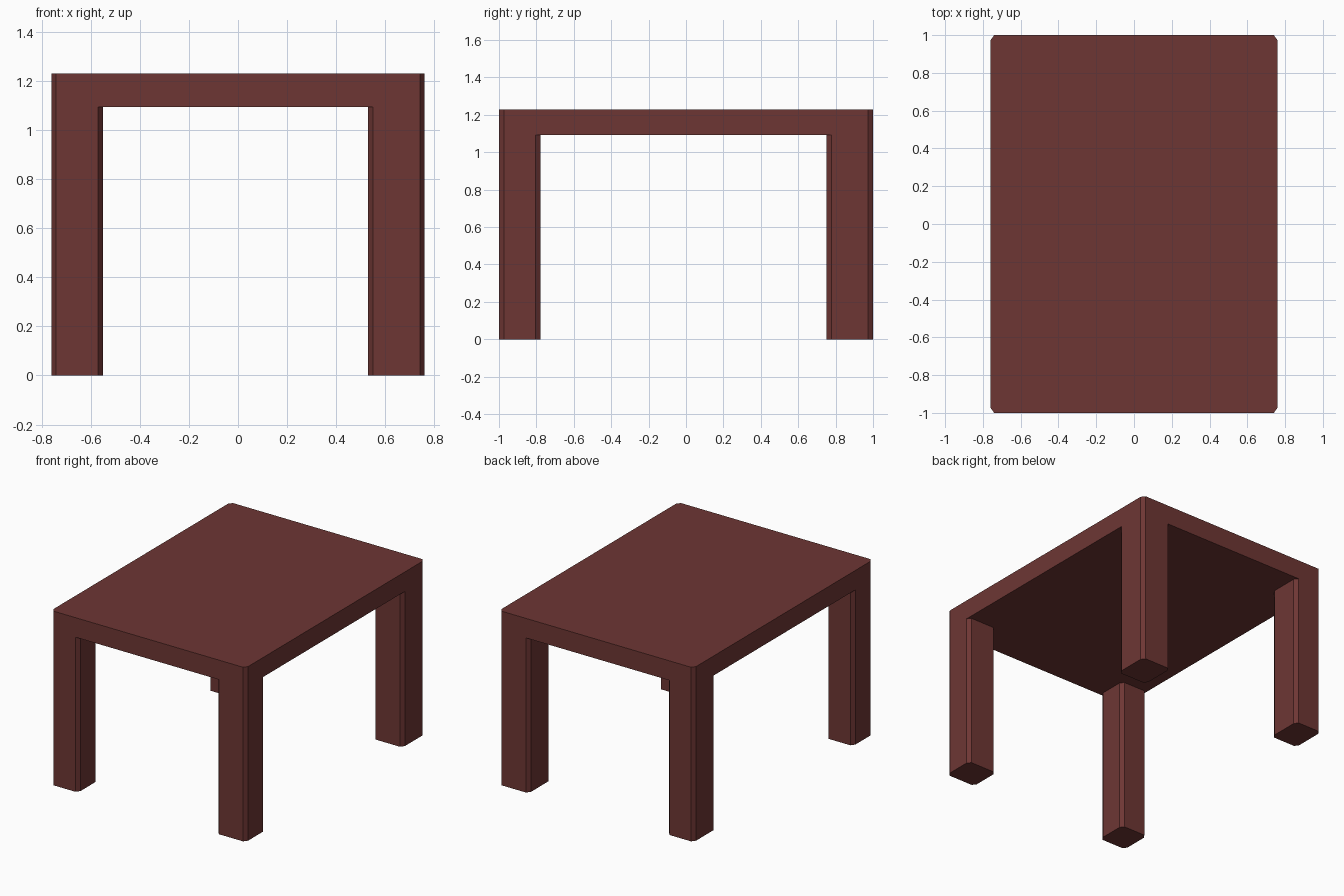
import bpy, bmesh

if "Cube" in bpy.data.objects:
    bpy.data.objects.remove(bpy.data.objects["Cube"])

wood = bpy.data.materials.new("dark red brown")
wood.diffuse_color = (0.155, 0.037, 0.034, 1)
wood.use_nodes = True
wood.node_tree.nodes["Principled BSDF"].inputs["Base Color"].default_value = wood.diffuse_color

CX, CY = 0.02, 0.027        # corner chamfer in x and y
HX, HY = 0.76, 1.0          # half width and half depth
UNDER, TOP = 1.092, 1.23    # underside and top of the slab


def chamfered_box(name, x0, x1, y0, y1, z0, z1, cap_top=True):
    """Upright prism with its four vertical edges chamfered."""
    profile = [(x0 + CX, y0), (x1 - CX, y0), (x1, y0 + CY), (x1, y1 - CY),
               (x1 - CX, y1), (x0 + CX, y1), (x0, y1 - CY), (x0, y0 + CY)]
    bm = bmesh.new()
    low = [bm.verts.new((x, y, z0)) for x, y in profile]
    high = [bm.verts.new((x, y, z1)) for x, y in profile]
    bm.faces.new(low[::-1])
    if cap_top:
        bm.faces.new(high)
    for i in range(8):
        j = (i + 1) % 8
        bm.faces.new((low[i], low[j], high[j], high[i]))
    mesh = bpy.data.meshes.new(name)
    bm.to_mesh(mesh)
    bm.free()
    mesh.materials.append(wood)
    obj = bpy.data.objects.new(name, mesh)
    bpy.context.collection.objects.link(obj)
    return obj


# Thick solid table top
chamfered_box("table_top", -HX, HX, -HY, HY, UNDER, TOP)

# Four legs flush with the outer corners; right and back ones slightly thicker
for side, x0, x1 in (("left", -HX, -0.55), ("right", 0.53, HX)):
    for end, y0, y1 in (("front", -HY, -0.777), ("back", 0.75, HY)):
        chamfered_box(f"{end}_{side}_leg", x0, x1, y0, y1, 0, UNDER, cap_top=False)
